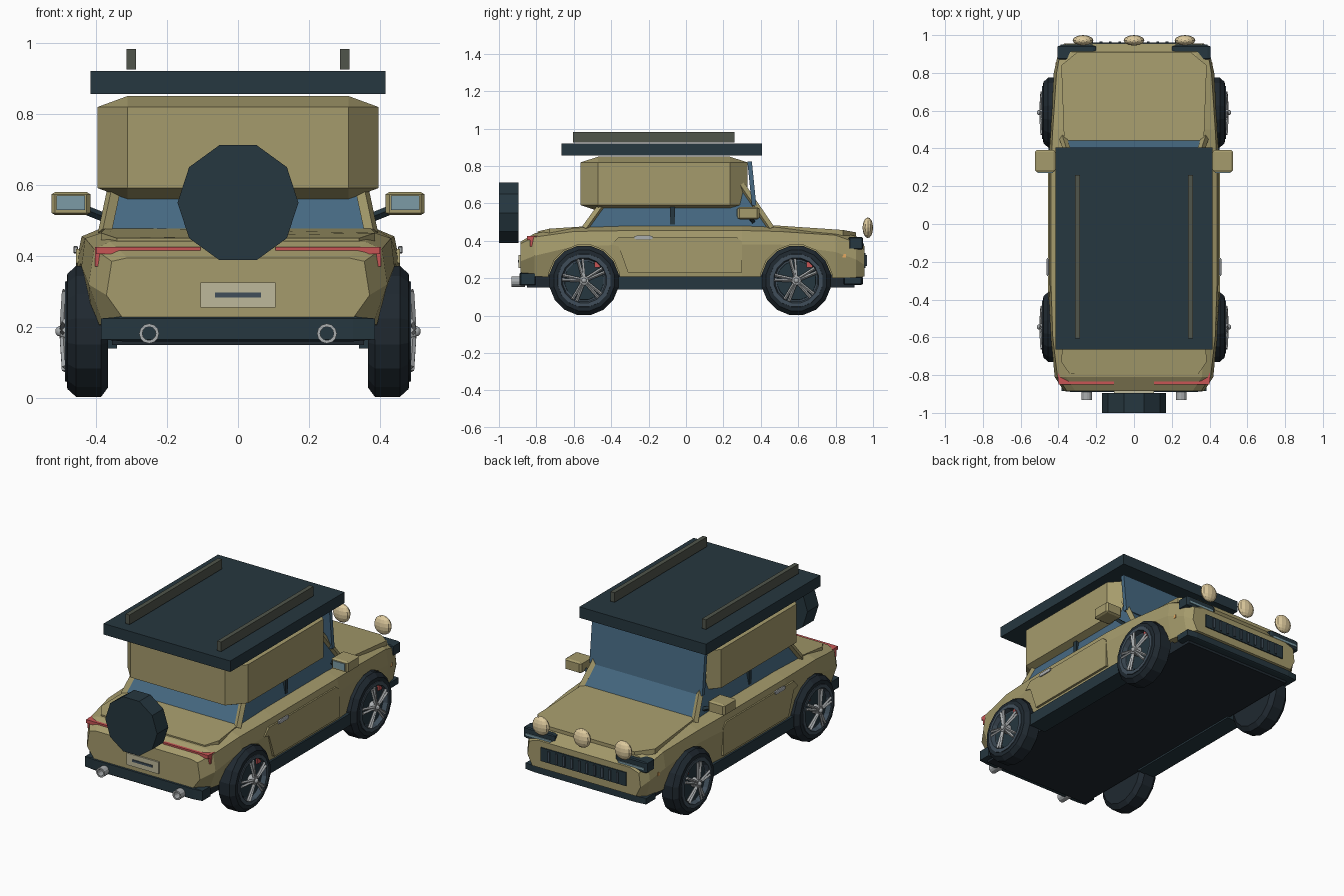
import bpy, bmesh
from math import sin, cos, pi, radians
from mathutils import Vector, Matrix

if "Cube" in bpy.data.objects:
    bpy.data.objects.remove(bpy.data.objects["Cube"])


def material(name, r, g, b):
    m = bpy.data.materials.new(name)
    m.diffuse_color = (r, g, b, 1)
    m.use_nodes = True
    m.node_tree.nodes["Principled BSDF"].inputs["Base Color"].default_value = m.diffuse_color
    return m


TAN = material("tan_paint", .376, .328, .15)
DARK = material("dark_trim", .019, .038, .05)
RUBBER = material("rubber", .014, .022, .03)
RING = material("rim_grey", .05, .075, .1)
GLASS = material("glass", .061, .141, .223)
PALE = material("mirror_glass", .2, .33, .38)
RED = material("red", .578, .091, .091)
CREAM = material("cream", .75, .61, .35)
PLATE = material("plate", .515, .485, .328)
RAIL = material("rail", .08, .09, .07)
METAL = material("metal", .4, .42, .43)
AMBER = material("amber", .8, .4, .12)


def finish(name, bm, mat, mirror=False):
    bmesh.ops.recalc_face_normals(bm, faces=bm.faces[:])
    me = bpy.data.meshes.new(name)
    bm.to_mesh(me)
    bm.free()
    ob = bpy.data.objects.new(name, me)
    bpy.context.collection.objects.link(ob)
    if mat:
        me.materials.append(mat)
    if mirror:
        ob.modifiers.new("Mirror", 'MIRROR')
    return ob


def loft(name, rings, mat, mirror=False, closed=False):
    """Skin a series of equal-length rings; cap the ends unless closed."""
    bm = bmesh.new()
    vs = [[bm.verts.new(p) for p in r] for r in rings]
    n = len(vs[0])
    pairs = list(zip(vs, vs[1:])) + ([(vs[-1], vs[0])] if closed else [])
    for a, b in pairs:
        for i in range(n):
            j = (i + 1) % n
            bm.faces.new((a[i], a[j], b[j], b[i]))
    if not closed:
        bm.faces.new(vs[0])
        bm.faces.new(vs[-1])
    return finish(name, bm, mat, mirror)


def box(name, x, y, z, mat, mirror=False, bevel=0):
    """Box from ranges; bevel is a fraction of each side."""
    bm = bmesh.new()
    bmesh.ops.create_cube(bm, size=1)
    if bevel:
        bmesh.ops.bevel(bm, geom=bm.edges[:], offset=bevel, segments=1, profile=.5, affect='EDGES')
    for v in bm.verts:
        v.co = [(r[0] + r[1]) / 2 + c * (r[1] - r[0]) for r, c in zip((x, y, z), v.co)]
    return finish(name, bm, mat, mirror)


def bar(name, p, q, r, mat, mirror=False, sides=4):
    p, q = Vector(p), Vector(q)
    bm = bmesh.new()
    rot = (q - p).to_track_quat('Z', 'Y').to_matrix().to_4x4()
    bmesh.ops.create_cone(bm, cap_ends=True, segments=sides, radius1=r, radius2=r, depth=(q - p).length,
                          matrix=Matrix.Translation((p + q) / 2) @ rot)
    return finish(name, bm, mat, mirror)


def ball(name, c, s, mat, mirror=False):
    bm = bmesh.new()
    bmesh.ops.create_uvsphere(bm, u_segments=12, v_segments=8, radius=1,
                              matrix=Matrix.Translation(c) @ Matrix.Diagonal((*s, 1)))
    return finish(name, bm, mat, mirror)


def x_ring(x, r, y, z, n=16):
    return [(x, y + r * cos(2 * pi * (i + .5) / n), z + r * sin(2 * pi * (i + .5) / n)) for i in range(n)]


def y_ring(y, r, x, z, n):
    return [(x + r * cos(2 * pi * i / n), y, z + r * sin(2 * pi * i / n)) for i in range(n)]


# Body shell: y, then x/z of sill, side, shoulder and deck
sections = [
    (-.885, .32, .22, .37, .29, .355, .385, .31, .395),
    (-.81, .38, .21, .42, .32, .405, .42, .36, .44),
    (-.6, .41, .20, .44, .37, .43, .45, .37, .47),
    (-.3, .44, .20, .455, .38, .44, .455, .38, .48),
    (.3, .44, .20, .455, .38, .44, .455, .38, .48),
    (.5, .42, .20, .44, .38, .43, .45, .37, .472),
    (.8, .40, .20, .425, .34, .41, .43, .34, .447),
    (.91, .38, .20, .40, .30, .39, .39, .33, .425),
    (.955, .34, .21, .37, .27, .36, .35, .30, .37),
]
rings = []
for y, *h in sections:
    half = [(h[i], y, h[i + 1]) for i in range(0, 8, 2)]
    rings.append(half + [(-x, yy, z) for x, yy, z in reversed(half)])
body = loft("body", rings, TAN)

WHEELS = {"rear": -.545, "front": .59}
WZ = .188

# Wheel arches cut from the body
for end, wy in WHEELS.items():
    for s in (1, -1):
        cutter = loft(end + "_arch_cutter", [x_ring(.35 * s, .193, wy, WZ), x_ring(.6 * s, .193, wy, WZ)], None)
        cutter.hide_render = True
        cutter.hide_set(True)
        mod = body.modifiers.new("Arch", 'BOOLEAN')
        mod.object, mod.operation, mod.solver = cutter, 'DIFFERENCE', 'EXACT'

# Hood and trunk lids
hood = [(.37, .44, .485), (.385, .84, .458), (.30, .91, .445)]
hood += [(-x, y, z) for x, y, z in reversed(hood)]
loft("hood", [hood, [(x, y, z - .03) for x, y, z in hood]], TAN)
lid = [(.37, -.5, .48), (.385, -.73, .465), (.34, -.795, .45)]
lid += [(-x, y, z) for x, y, z in reversed(lid)]
loft("trunk_lid", [lid, [(x, y, z - .025) for x, y, z in lid]], TAN)

# Doors and handles
door = [(-.40, .38), (-.36, .42), (.27, .42), (.30, .395), (.30, .23), (-.31, .23), (-.36, .37)]
loft("door", [[(x, y, z) for y, z in door] for x in (.43, .456)], TAN, True)
box("door_handle", (.45, .463), (-.275, -.18), (.407, .428), METAL, True, .15)

# Floor, sills and bumpers
box("floor", (-.355, .355), (-.85, .90), (.15, .22), RUBBER)
box("sill", (.34, .452), (-.37, .41), (.14, .21), DARK, True)
box("rear_bumper", (-.385, .385), (-.89, -.80), (.16, .23), DARK, bevel=.08)
box("front_bumper", (-.395, .395), (.84, .945), (.165, .208), DARK, bevel=.08)

# Cabin glass and corner pillars
base = [(.375, -.54), (.375, .455), (-.375, .455), (-.375, -.54)]
top = [(.325, -.37), (.325, .295), (-.325, .295), (-.325, -.37)]
loft("cabin_glass", [[(x, y, .465) for x, y in base], [(x, y, .70) for x, y in top]], GLASS)
for n, i in (("rear_pillar", 0), ("windscreen_pillar", 1)):
    bar(n, (*base[i], .465), (*top[i], .70), .02, TAN, True)
box("centre_pillar", (.345, .37), (-.085, -.06), (.47, .59), DARK, True)

# Raised cabin box, upper windscreen, roof platform and rails
box("upper_cabin", (-.395, .395), (-.565, .33), (.56, .85), TAN, bevel=.107)
screen = [(.352, .59), (.376, .59), (.352, .825), (.328, .825)]
loft("upper_windscreen", [[(x, y, z) for y, z in screen] for x in (-.37, .37)], GLASS)
box("roof_platform", (-.415, .415), (-.665, .405), (.855, .92), DARK)
box("roof_rail", (.287, .313), (-.605, .26), (.925, .982), RAIL, True)

# Spare wheel
loft("spare_wheel", [y_ring(y, .17, 0, .55, 10) for y in (-1, -.895)], DARK)

# Mirrors
box("mirror_housing", (.415, .525), (.275, .392), (.515, .58), TAN, True, .1)
box("mirror_glass", (.43, .51), (.27, .28), (.53, .57), PALE, True)
bar("mirror_arm", (.355, .36, .50), (.43, .34, .53), .013, DARK, True)

# Rear lights, plate and exhausts
box("tail_light", (.105, .40), (-.85, -.80), (.405, .426), RED, True)
box("tail_light_corner", (.378, .402), (-.835, -.79), (.37, .426), RED, True)
box("plate", (-.105, .105), (-.895, -.88), (.255, .325), PLATE)
box("plate_slot", (-.065, .065), (-.899, -.89), (.284, .297), RING)
pipe = [(-.86, .028), (-.932, .028), (-.932, .019), (-.86, .019)]
loft("exhaust", [y_ring(y, r, .25, .182, 12) for y, r in pipe], METAL, True, True)

# Front lights and grille
box("headlight", (.20, .405), (.87, .946), (.355, .42), DARK, True, .08)
box("headlight_strip", (.22, .39), (.93, .951), (.375, .387), PALE, True)
box("side_marker", (.38, .415), (.838, .855), (.31, .33), AMBER, True)
box("grille", (-.28, .28), (.94, .961), (.255, .335), DARK)
for i in range(10):
    x = -.225 + .05 * i
    box("grille_bar", (x - .007, x + .007), (.95, .967), (.265, .325), RING)
for x in (-.27, 0, .27):
    ball("spot_light", (x, .972, .47), (.055, .028, .055), CREAM)

# Wheels
for end, wy in WHEELS.items():
    def wheel_loft(part, profile, mat):
        loft(f"{end}_{part}", [x_ring(x, r, wy, WZ) for x, r in profile], mat, True)
    wheel_loft("tyre", [(.365, .16), (.385, .188), (.455, .188), (.48, .165), (.482, .14), (.455, .13)], RUBBER)
    wheel_loft("rim", [(.45, .147), (.486, .143), (.486, .122), (.458, .115)], RING)
    wheel_loft("rim_disc", [(.45, .108), (.462, .105)], DARK)
    wheel_loft("hub", [(.455, .028), (.5, .024)], METAL)
    ball(end + "_hub_cap", (.502, wy, WZ), (.012, .014, .014), METAL, True)
    box(end + "_caliper", (.46, .472), (wy + .055, wy + .085), (WZ + .07, WZ + .1), RED, True)
    for k in range(5):
        for d in (-6, 6):
            a, b = radians(100 + 72 * k + 2 * d), radians(100 + 72 * k + d)
            bar(end + "_spoke", (.493, wy + .02 * cos(a), WZ + .02 * sin(a)),
                (.487, wy + .118 * cos(b), WZ + .118 * sin(b)), .0085, METAL, True)
